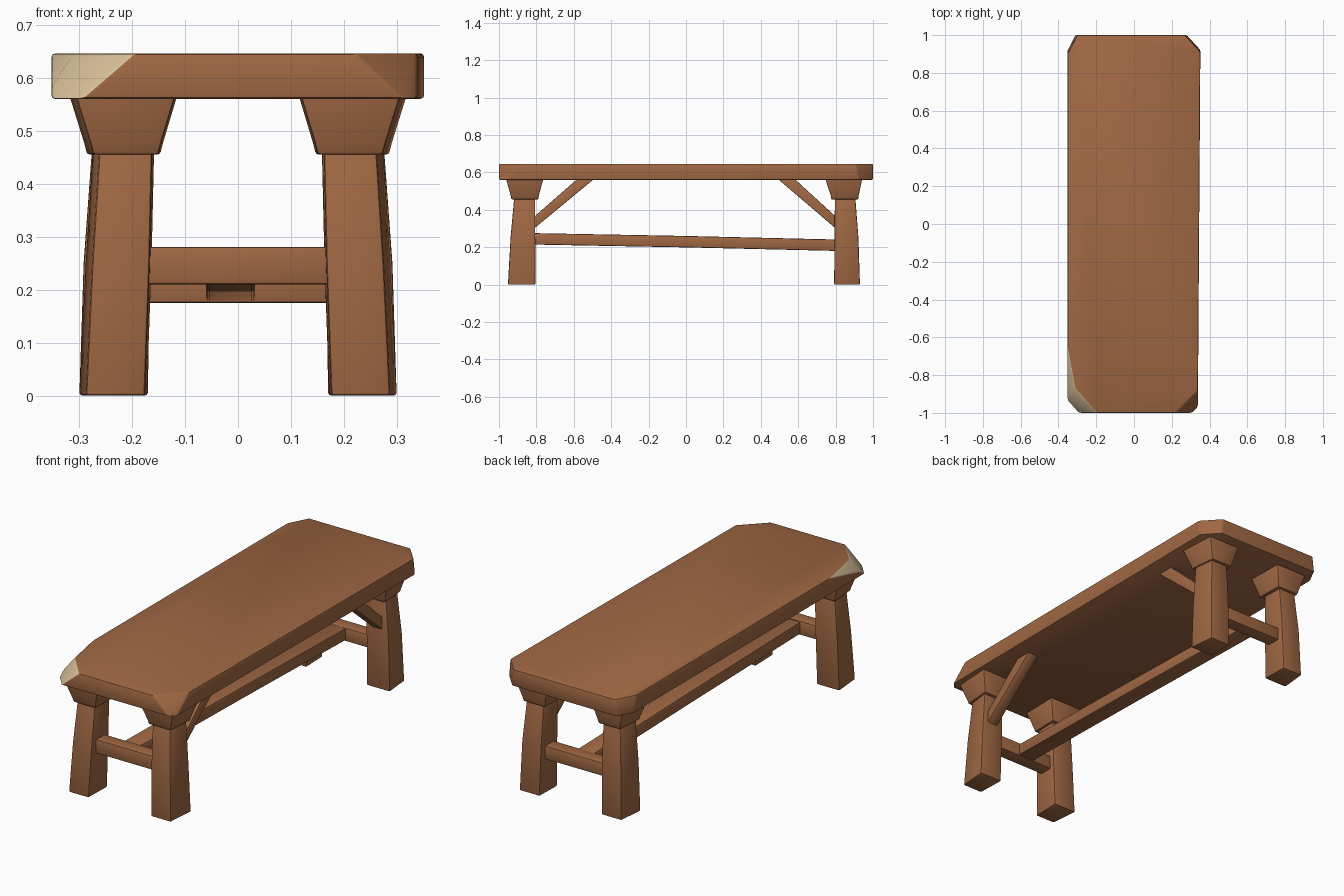
import bpy, bmesh, math
from mathutils import Vector

cube = bpy.data.objects.get("Cube")
if cube:
    bpy.data.objects.remove(cube, do_unlink=True)


def make_material(name, rgb):
    mat = bpy.data.materials.new(name)
    mat.use_nodes = True
    mat.diffuse_color = (*rgb, 1)
    mat.node_tree.nodes["Principled BSDF"].inputs["Base Color"].default_value = (*rgb, 1)
    return mat


brown = make_material("brown wood", (0.35, 0.137, 0.056))
pale = make_material("pale bare wood", (0.70, 0.54, 0.33))


def finish(name, bm, bevel):
    """Soften the sharp edges and turn the bmesh into an object."""
    bmesh.ops.recalc_face_normals(bm, faces=bm.faces)
    sharp = [e for e in bm.edges if e.calc_face_angle(0) > math.radians(25)]
    bmesh.ops.bevel(bm, geom=sharp, offset=bevel, segments=2, profile=0.5,
                    affect='EDGES', clamp_overlap=True, material=-1)
    mesh = bpy.data.meshes.new(name)
    bm.to_mesh(mesh)
    bm.free()
    obj = bpy.data.objects.new(name, mesh)
    bpy.context.collection.objects.link(obj)
    mesh.materials.append(brown)
    mesh.materials.append(pale)
    bpy.ops.object.select_all(action='DESELECT')
    obj.select_set(True)
    bpy.context.view_layer.objects.active = obj
    bpy.ops.object.shade_smooth_by_angle(angle=math.radians(35))
    return obj


def loft(name, rings, bevel=0.006):
    """Skin a stack of matching rings of points and close both ends."""
    bm = bmesh.new()
    rows = [[bm.verts.new(p) for p in ring] for ring in rings]
    for a, b in zip(rows, rows[1:]):
        n = len(a)
        for i in range(n):
            bm.faces.new((a[i], a[(i + 1) % n], b[(i + 1) % n], b[i]))
    bm.faces.new(rows[0][::-1])
    bm.faces.new(rows[-1])
    return finish(name, bm, bevel)


def chip(bm, a, b, c, material):
    """Slice off the corner beyond the plane a-b-c and cap it."""
    a, b, c = Vector(a), Vector(b), Vector(c)
    normal = (b - a).cross(c - a).normalized()
    if normal.dot(a - Vector((0, 0, 0.6))) < 0:
        normal.negate()
    cut = bmesh.ops.bisect_plane(bm, geom=bm.verts[:] + bm.edges[:] + bm.faces[:],
                                 plane_co=a, plane_no=normal, clear_outer=True)
    edges = [g for g in cut["geom_cut"] if isinstance(g, bmesh.types.BMEdge)]
    for face in bmesh.ops.edgeloop_fill(bm, edges=edges)["faces"]:
        face.material_index = material


# Seat plank with unequal chipped corners
Z0, Z1 = 0.56, 0.646
bm = bmesh.new()
bmesh.ops.create_cube(bm, size=1)
for v in bm.verts:
    front = v.co.y < 0
    v.co.x = -0.352 if v.co.x < 0 else (0.338 if front else 0.352)
    v.co.y = -1 if front else 1
    v.co.z = Z0 if v.co.z < 0 else Z1
chip(bm, (0.27, 1, Z1), (0.352, 0.91, Z1), (0.28, 1, Z0), 0)
chip(bm, (-0.30, 1, Z1), (-0.352, 0.90, Z1), (-0.31, 1, Z0), 0)
chip(bm, (0.22, -1, Z1), (0.338, -0.88, Z1), (0.31, -1, Z0), 0)
# Worn corner and edge showing bare wood
chip(bm, (-0.195, -1, Z1), (-0.31, -0.87, Z1), (-0.295, -1, Z0), 1)
chip(bm, (-0.352, -0.65, Z1), (-0.31, -0.87, Z1), (-0.352, -0.88, 0.59), 1)
finish("seat_plank", bm, 0.007)


# Legs and their flared capitals: heights with inner x, outer x, inner y, outer y
LEG = {"front": [(0, .172, .300, .805, .952), (.25, .163, .288, .806, .938), (.47, .158, .274, .806, .918)],
       "back": [(0, .170, .300, .792, .930), (.25, .166, .292, .794, .922), (.47, .163, .276, .796, .905)]}
CAP = {"front": [(.455, .147, .285, .790, .933), (.475, .142, .290, .787, .937), (.565, .115, .318, .763, .962)],
       "back": [(.455, .147, .283, .777, .920), (.475, .143, .288, .774, .923), (.565, .120, .315, .745, .942)]}


def corner_rings(table, sx, sy, taper):
    """Four-sided rings, narrower on the face at the bench end."""
    return [[(sx * xi, sy * yi, z), (sx * xo, sy * yi, z),
             (sx * (xo - taper), sy * yo, z), (sx * (xi + taper * 0.3), sy * yo, z)]
            for z, xi, xo, yi, yo in table]


for end, sy in (("front", -1), ("back", 1)):
    for side, sx in (("left", 1), ("right", -1)):
        loft(f"{end}_{side}_leg", corner_rings(LEG[end], sx, sy, 0.013))
        loft(f"{end}_{side}_leg_capital", corner_rings(CAP[end], sx, sy, 0.012), 0.005)


def bar_ring_x(x, y, z0, z1, half):
    return [(x, y - half, z0), (x, y + half, z0), (x, y + half, z1), (x, y - half, z1)]


# Cross rails between each pair of legs
for end, y, z0, z1 in (("front", -0.868, 0.21, 0.281), ("back", 0.856, 0.175, 0.243)):
    loft(f"{end}_cross_rail", [bar_ring_x(x, y, z0, z1, 0.036) for x in (-0.2, 0.2)])

# Long stretcher, sloping down to the back
loft("long_stretcher", [[(-0.06, y, z), (0.032, y, z), (0.032, y, z + 0.061), (-0.06, y, z + 0.061)]
                        for y, z in ((-0.86, 0.215), (0, 0.199), (0.85, 0.179))])

# Diagonal braces on the left side only
for end, sy, drop in (("front", -1, 0), ("back", 1, 0.01)):
    profile = [(0.83, 0.285 - drop), (0.83, 0.347 - drop), (0.575, 0.57), (0.485, 0.57)]
    loft(f"{end}_brace", [[(x, sy * y, z) for y, z in profile] for x in (0.195, 0.255)], 0.004)
